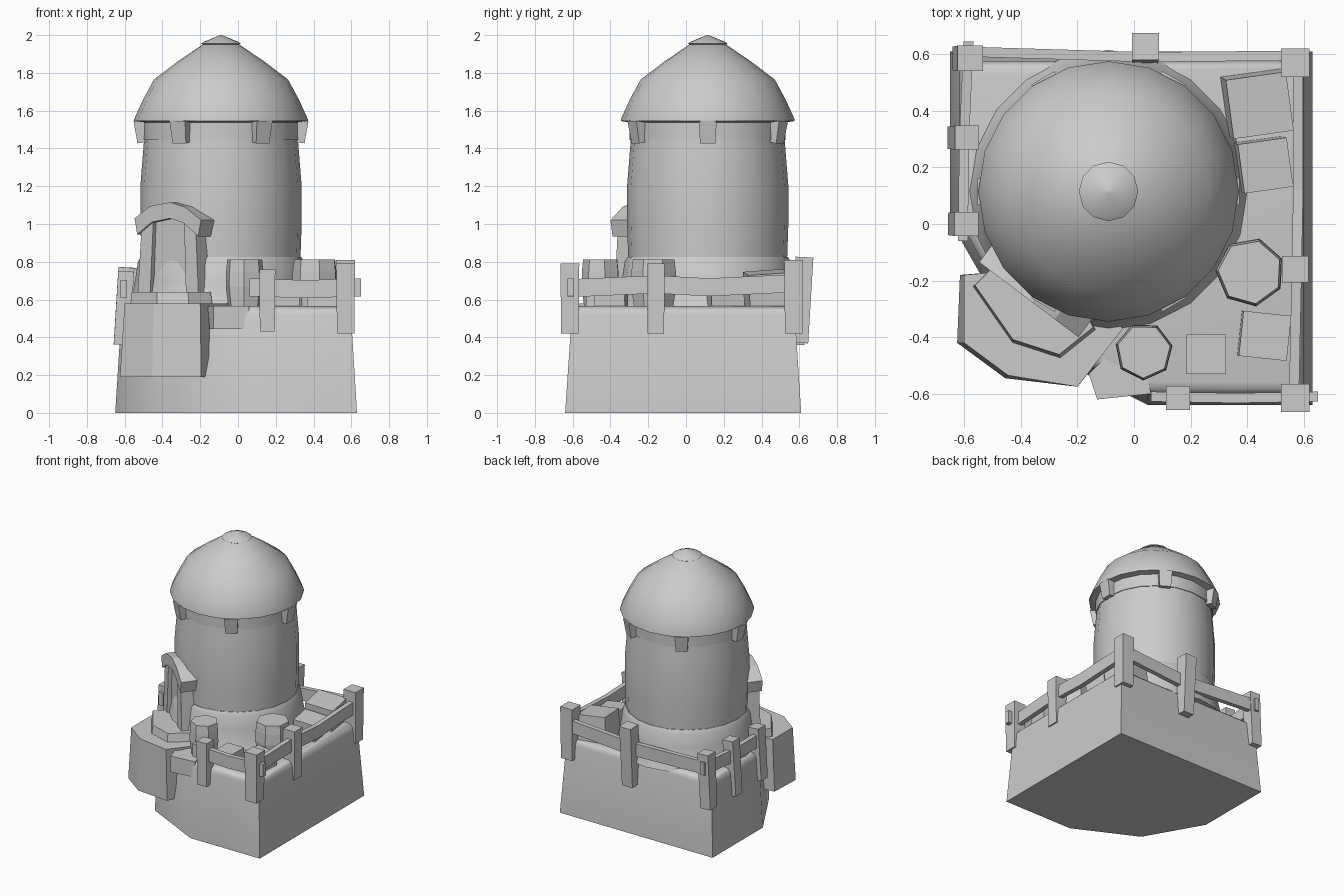
import bpy, bmesh
from math import radians, cos, sin, pi, atan2
from mathutils import Vector, Matrix

if "Cube" in bpy.data.objects:
    bpy.data.objects.remove(bpy.data.objects["Cube"])

CX, CY = -0.09, 0.115            # tower axis
DOOR_ROT = radians(-37)          # door faces front left


def finish(name, bm, smooth=None):
    bmesh.ops.recalc_face_normals(bm, faces=bm.faces[:])
    me = bpy.data.meshes.new(name)
    bm.to_mesh(me)
    bm.free()
    ob = bpy.data.objects.new(name, me)
    bpy.context.collection.objects.link(ob)
    if smooth:
        bpy.ops.object.select_all(action='DESELECT')
        ob.select_set(True)
        bpy.context.view_layer.objects.active = ob
        bpy.ops.object.shade_smooth_by_angle(angle=radians(smooth))
    return ob


def loft(bm, rings):
    """Closed solid through rings that have equal point counts."""
    rows = [[bm.verts.new(p) for p in r] for r in rings]
    n = len(rows[0])
    for a, b in zip(rows, rows[1:]):
        for i in range(n):
            j = (i + 1) % n
            bm.faces.new((a[i], a[j], b[j], b[i]))
    bm.faces.new(rows[0][::-1])
    bm.faces.new(rows[-1])


def prism(name, bottom, z0, top, z1, bevel=0, smooth=None):
    bm = bmesh.new()
    loft(bm, [[(x, y, z0) for x, y in bottom], [(x, y, z1) for x, y in top]])
    if bevel:
        edges = [e for e in bm.edges if all(v.co.z > z1 - 1e-4 for v in e.verts)]
        bmesh.ops.bevel(bm, geom=edges, offset=bevel, segments=3,
                        profile=0.5, affect='EDGES')
    return finish(name, bm, smooth)


def lathe(name, profile, n, x, y, smooth=None, turn=0):
    bm = bmesh.new()
    loft(bm, [[(x + r * cos(turn + 2 * pi * i / n), y + r * sin(turn + 2 * pi * i / n), z)
               for i in range(n)] for r, z in profile])
    return finish(name, bm, smooth)


def box(name, centre, size, rot=(0, 0, 0), taper=1.0):
    bm = bmesh.new()
    bmesh.ops.create_cube(bm, size=1)
    for v in bm.verts:
        k = taper if v.co.z < 0 else 1
        v.co = Vector((v.co.x * size[0] * k, v.co.y * size[1] * k, v.co.z * size[2]))
    ob = finish(name, bm)
    ob.location = centre
    ob.rotation_euler = [radians(a) for a in rot]
    return ob


def rail(name, points, thick=0.035, height=0.095):
    """Plank running through the given points."""
    d = Vector(points[-1]) - Vector(points[0])
    side = Vector((-d.y, d.x, 0)).normalized() * thick / 2
    up = Vector((0, 0, height / 2))
    bm = bmesh.new()
    loft(bm, [[Vector(p) + side * a + up * b for a, b in ((-1, -1), (1, -1), (1, 1), (-1, 1))]
              for p in points])
    return finish(name, bm)


def at_door(ob):
    ob.matrix_world = (Matrix.Translation((CX, CY, 0)) @ Matrix.Rotation(DOOR_ROT, 4, 'Z')
                       @ ob.matrix_basis)


# rock base with clipped front left corner
foot = [(-.65, .01), (-.41, -.41), (.05, -.64), (.63, -.64), (.63, .61), (-.65, .61)]
prism("base", foot, 0, [(x * .945, y * .94) for x, y in foot], 0.565, 0.045, 40)

# tower plinth, wall, band and roof
lathe("plinth", [(.50, .54), (.475, .60), (.455, .70), (.44, .80), (.425, .825)], 20, CX, CY, 40)
lathe("tower_wall", [(.42, .80), (.427, 1.0), (.427, 1.2), (.415, 1.35), (.40, 1.54)], 20, CX, CY, 40)
lathe("roof_band", [(.413, 1.445), (.413, 1.55)], 20, CX, CY, 40)
lathe("roof", [(.39, 1.535), (.46, 1.545), (.46, 1.555), (.412, 1.66), (.355, 1.765), (.23, 1.86), (.09, 1.955)],
      20, CX, CY, 40)
lathe("roof_cap", [(.07, 1.935), (.105, 1.955), (.09, 1.965), (.005, 2.0)], 12, CX, CY, 40)

# six brackets under the eaves
for i in range(6):
    a = i * 60
    box(f"eave_bracket_{i + 1}",
        (CX + .425 * cos(radians(a)), CY + .425 * sin(radians(a)), 1.49),
        (.06, .095, .12), (0, 8, a), .85)

# landing in front of the door with a step on top
landing = [(-.60, -.18), (-.60, -.42), (-.445, -.535), (-.20, -.575), (-.04, -.37), (-.25, -.15)]
low = [(-.615, -.18), (-.625, -.42), (-.455, -.545), (-.195, -.57), (-.13, -.40), (-.25, -.15)]
prism("landing", low, .19, landing, .58)
step = [(-.57, -.22), (-.43, -.42), (-.26, -.475), (-.135, -.375), (-.25, -.15), (-.45, -.10)]
prism("door_step", step, .57, [(x * .96 - .015, y * .96 - .005) for x, y in step], .64)
prism("loose_stone", [(-.15, -.53), (-.10, -.46), (.04, -.47), (.05, -.60), (-.13, -.62)], .445,
      [(-.16, -.53), (-.10, -.47), (.04, -.49), (.06, -.60), (-.13, -.62)], .565)

# doorway
at_door(box("door_panel", (0, -.40, .83), (.24, .07, .46)))
for s, n in ((-1, "left"), (1, "right")):
    at_door(box(f"door_post_{n}", (s * .15, -.40, .82), (.075, .12, .40), (0, -s * 3, 0), 1.1))
arch = [(-.215, 1.03), (-.11, 1.095), (.02, 1.115), (.12, 1.09), (.225, 1.02)]
bm = bmesh.new()
loft(bm, [[(u, -.475, z), (u, -.35, z), (u * .92, -.35, z - .085), (u * .92, -.475, z - .085)]
          for u, z in arch])
at_door(finish("door_hood", bm))

# barrels and crates on the deck
for i, (x, y, r, t) in enumerate(((.035, -.45, .103, .2), (.41, -.17, .123, .4))):
    lathe(f"barrel_{i + 1}", [(r * .85, .55), (r, .67), (r * .98, .75), (r * .92, .812)], 7, x, y, turn=t)
crates = [((.435, .425, .645), (.215, .21, .20), (4, 5, 8)),
          ((.455, .21, .61), (.175, .175, .18), (3, 6, 8)),
          ((.255, -.46, .60), (.14, .14, .13), (0, 0, 0)),
          ((.46, -.395, .60), (.17, .16, .13), (0, 3, -6))]
for i, (c, s, r) in enumerate(crates):
    box(f"crate_{i + 1}", c, s, r)

# fence posts: x, y, bottom, top, width, tilt x, tilt y
posts = [(.155, -.615, .43, .76, .085, 0, 0), (.57, -.615, .42, .79, .10, 0, 0),
         (.57, -.16, .42, .79, .095, 0, 0), (.57, .57, .42, .81, .10, 0, 0),
         (.04, .615, .37, .825, .095, -3, 0), (-.59, .585, .36, .77, .09, 0, 3),
         (-.605, .305, .36, .77, .085, 0, 4), (-.605, .0, .36, .75, .085, 0, 4)]
for i, (x, y, z0, z1, w, tx, ty) in enumerate(posts):
    box(f"fence_post_{i + 1}", (x, y, (z0 + z1) / 2), (w, w, z1 - z0), (tx, ty, 0), .92)

# fence rails
rail("rail_front", [(.06, -.61, .665), (.36, -.615, .655), (.65, -.61, .665)])
rail("rail_right", [(.565, -.62, .66), (.575, -.16, .68), (.58, .12, .665), (.58, .55, .685)])
rail("rail_back", [(.58, .595, .68), (.04, .59, .64), (-.62, .61, .67)])
rail("rail_left", [(-.585, .645, .67), (-.60, .30, .65), (-.605, -.06, .655)])
